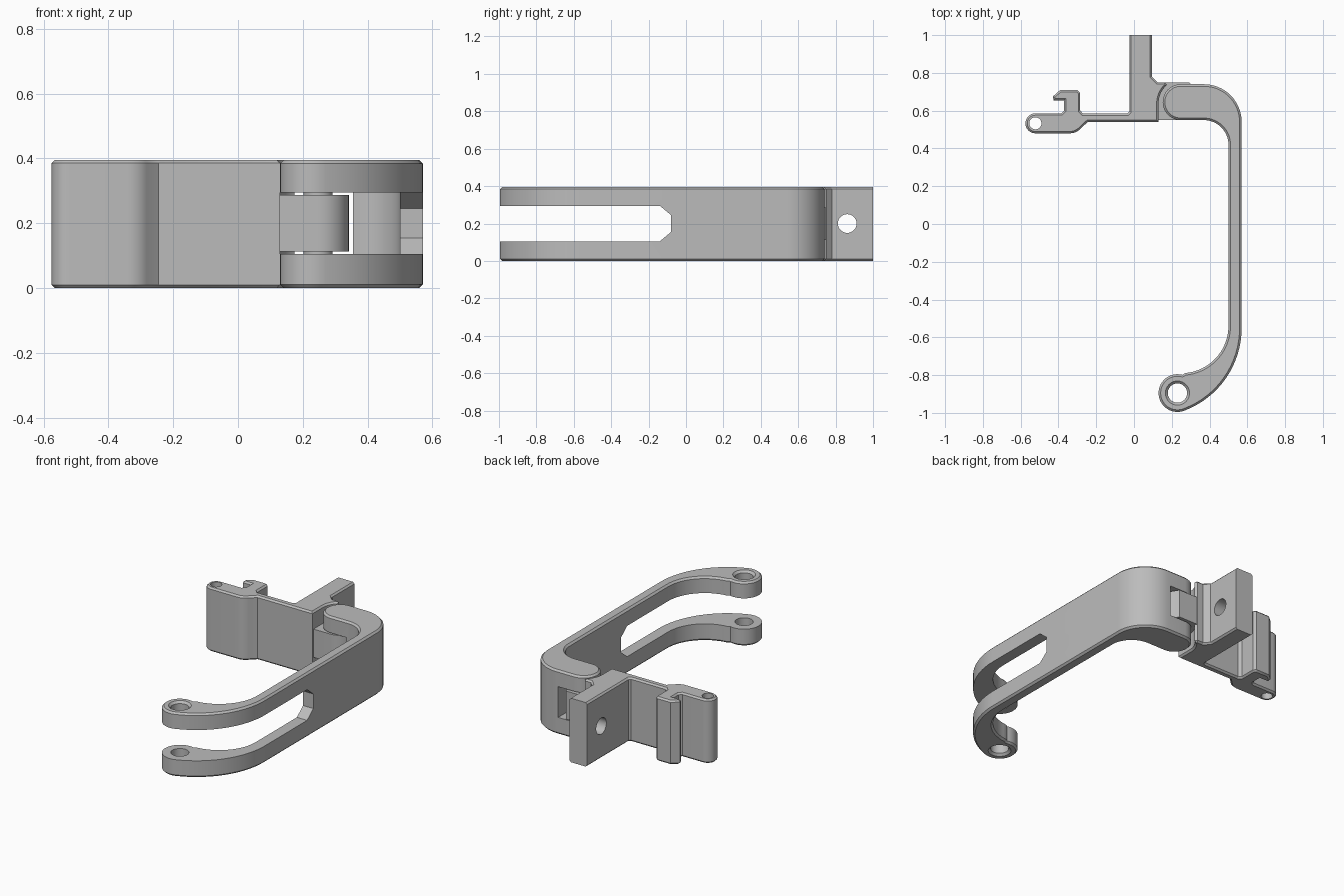
import bpy, bmesh
from math import sin, cos, radians
from mathutils import Vector

cube = bpy.data.objects.get("Cube")
if cube:
    bpy.data.objects.remove(cube, do_unlink=True)

HEIGHT = 0.395
SLOT_LOW, SLOT_HIGH = 0.105, 0.295
HINGE = (0.247, 0.645)
PIVOT = (0.23, -0.895)
CATCH = (-0.522, 0.533)

grey = bpy.data.materials.new("plain_grey")
grey.use_nodes = True
grey.diffuse_color = (0.5, 0.5, 0.5, 1)
grey.node_tree.nodes["Principled BSDF"].inputs["Base Color"].default_value = (0.5, 0.5, 0.5, 1)


def arc(centre, r, start, end, n=16):
    angles = [radians(start + (end - start) * i / n) for i in range(n + 1)]
    return [(centre[0] + r * cos(a), centre[1] + r * sin(a)) for a in angles]


def prism(name, outline, low, high, axis="Z", chamfer=0, skip=None):
    """Extrude an outline along an axis, chamfering the two rims."""
    bm = bmesh.new()

    def place(p, h):
        return Vector((p[0], p[1], h) if axis == "Z" else (h, p[0], p[1]))

    base = bm.faces.new([bm.verts.new(place(p, low)) for p in outline])
    top = bmesh.ops.extrude_face_region(bm, geom=[base])["geom"]
    shift = place((0, 0), high - low)
    bmesh.ops.translate(bm, vec=shift, verts=[v for v in top if isinstance(v, bmesh.types.BMVert)])
    bmesh.ops.recalc_face_normals(bm, faces=bm.faces)
    if chamfer:
        rims = [e for e in bm.edges if abs(e.verts[0].co.z - e.verts[1].co.z) < 1e-5
                and not (skip and all(skip(v.co) for v in e.verts))]
        bmesh.ops.bevel(bm, geom=rims, offset=chamfer, segments=1,
                        affect="EDGES", clamp_overlap=False)
    mesh = bpy.data.meshes.new(name)
    bm.to_mesh(mesh)
    bm.free()
    mesh.materials.append(grey)
    obj = bpy.data.objects.new(name, mesh)
    bpy.context.collection.objects.link(obj)
    return obj


def circle(centre, r, n=40):
    return arc(centre, r, 0, 360, n)[:-1]


def box(x0, x1, y0, y1):
    return [(x0, y0), (x1, y0), (x1, y1), (x0, y1)]


def flared_cutter(centre, r, flare):
    """Round cutter that widens at the top and bottom faces."""
    bm = bmesh.new()
    rings = []
    for r_ring, z in ((r + flare, -flare), (r + flare, 0), (r, flare),
                      (r, HEIGHT - flare), (r + flare, HEIGHT), (r + flare, HEIGHT + flare)):
        rings.append([bm.verts.new((x, y, z)) for x, y in circle(centre, r_ring)])
    for a, b in zip(rings, rings[1:]):
        for i in range(len(a)):
            j = (i + 1) % len(a)
            bm.faces.new((a[i], a[j], b[j], b[i]))
    bm.faces.new(rings[0])
    bm.faces.new(rings[-1])
    bmesh.ops.recalc_face_normals(bm, faces=bm.faces)
    mesh = bpy.data.meshes.new("hole_cutter")
    bm.to_mesh(mesh)
    bm.free()
    mesh.materials.append(grey)
    obj = bpy.data.objects.new("hole_cutter", mesh)
    bpy.context.collection.objects.link(obj)
    return obj


def combine(obj, other, operation="DIFFERENCE"):
    """Apply a boolean and discard the helper."""
    mod = obj.modifiers.new("combine", "BOOLEAN")
    mod.operation = operation
    mod.solver = "EXACT"
    mod.object = other
    bpy.context.view_layer.objects.active = obj
    bpy.ops.object.modifier_apply(modifier=mod.name)
    bpy.data.objects.remove(other, do_unlink=True)


# Swinging arm: hinge end, long straight bar, curved pivot end
arm_outline = (arc(HINGE, 0.095, 90, 270)
               + arc((0.37, 0.42), 0.13, 90, 0)
               + arc((0.25, -0.54), 0.25, 0, -85)
               + arc(PIVOT, 0.1, 75, 290, 28)
               + arc((0.102, -0.55), 0.468, -69, 0)
               + arc((0.37, 0.54), 0.2, 0, 90))
arm = prism("swinging_arm", arm_outline, 0, HEIGHT, chamfer=0.011)

# Long slot that splits the arm into a fork
slot = [(-1.2, SLOT_LOW), (-0.14, SLOT_LOW), (-0.08, SLOT_LOW + 0.05),
        (-0.08, SLOT_HIGH - 0.05), (-0.14, SLOT_HIGH), (-1.2, SLOT_HIGH)]
combine(arm, prism("slot_cutter", slot, 0, 0.7, axis="X"))
# Notch for the hinge knuckle, and the countersunk pivot holes
combine(arm, prism("notch_cutter", box(0.05, 0.355, 0.5, 0.85), SLOT_LOW, SLOT_HIGH))
combine(arm, flared_cutter(PIVOT, 0.051, 0.013))

# Mounting bracket: catch end, hook, thin plate, upright tab and hinge cup
bracket_outline = (arc(CATCH, 0.053, 90, 270)
                   + arc((-0.34, 0.56), 0.08, -90, -38, 8)
                   + [(-0.245, 0.54), (0.13, 0.54)]
                   + arc((0.255, 0.64), 0.125, 180, 130, 10)
                   + [(0.165, 0.75), (0.125, 0.75), (0.095, 0.78), (0.095, 1), (-0.025, 1),
                      (-0.025, 0.595), (-0.035, 0.585), (-0.27, 0.585), (-0.285, 0.6),
                      (-0.285, 0.695), (-0.3, 0.71), (-0.39, 0.71), (-0.43, 0.675),
                      (-0.425, 0.655), (-0.37, 0.655), (-0.37, 0.6), (-0.385, 0.586)])
bracket = prism("mounting_bracket", bracket_outline, 0, HEIGHT, chamfer=0.01,
                skip=lambda co: co.y > 0.999)
knuckle = ([(0.1, 0.55)] + arc(HINGE, 0.095, -90, 40)
           + [(0.295, 0.748), (0.1, 0.748)])
combine(bracket, prism("knuckle", knuckle, 0.113, 0.287), "UNION")
combine(bracket, prism("catch_hole", circle(CATCH, 0.032), -0.1, 0.5))
combine(bracket, prism("tab_hole", circle((0.862, 0.2), 0.05), -0.1, 0.2, axis="X"))

# Hinge pin joining the two
pin = prism("hinge_pin", circle(HINGE, 0.045), 0.09, 0.31)

for obj in (arm, bracket, pin):
    bpy.ops.object.select_all(action="DESELECT")
    obj.select_set(True)
    bpy.context.view_layer.objects.active = obj
    bpy.ops.object.shade_smooth_by_angle(angle=radians(30))
